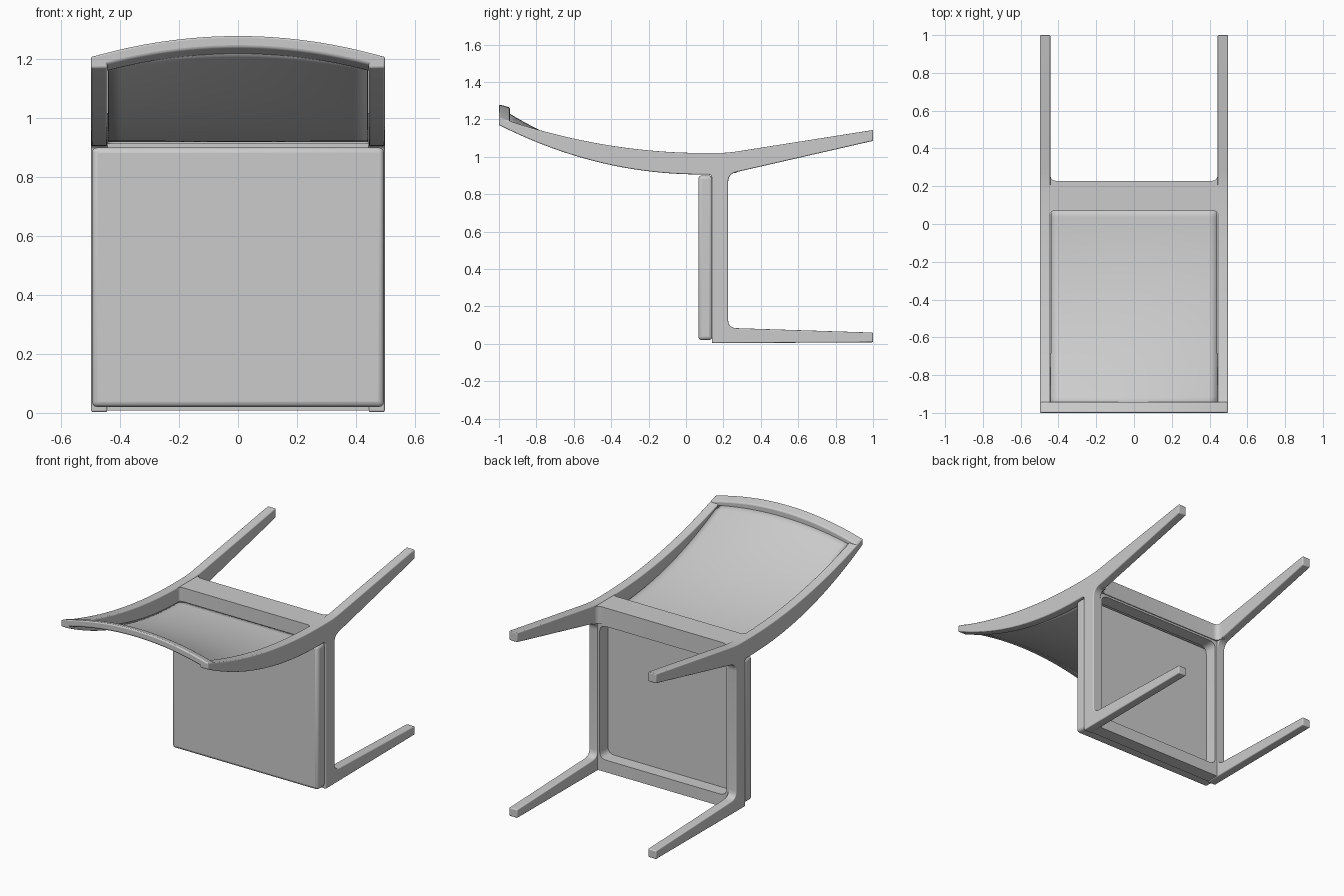
import bpy, bmesh, math
from mathutils import Vector

if "Cube" in bpy.data.objects:
    bpy.data.objects.remove(bpy.data.objects["Cube"])


def finish(ob, bevel):
    if bevel:
        m = ob.modifiers.new("round_edges", 'BEVEL')
        m.width, m.segments, m.limit_method, m.angle_limit = bevel, 3, 'ANGLE', math.radians(40)
    bpy.ops.object.select_all(action='DESELECT')
    ob.select_set(True)
    bpy.context.view_layer.objects.active = ob
    bpy.ops.object.shade_smooth_by_angle(angle=math.radians(35))
    return ob


def add_mesh(name, bm, bevel=0.0):
    bmesh.ops.recalc_face_normals(bm, faces=bm.faces)
    me = bpy.data.meshes.new(name)
    bm.to_mesh(me)
    bm.free()
    ob = bpy.data.objects.new(name, me)
    bpy.context.collection.objects.link(ob)
    return finish(ob, bevel)


def prism(name, points, direction, bevel):
    bm = bmesh.new()
    face = bm.faces.new([bm.verts.new(p) for p in points])
    new = bmesh.ops.extrude_face_region(bm, geom=[face])["geom"]
    bmesh.ops.translate(bm, vec=direction, verts=[v for v in new if isinstance(v, bmesh.types.BMVert)])
    return add_mesh(name, bm, bevel)


def round_corners(points, radius, segs=5):
    """Round every corner of a closed 2D outline; radius is one value or a list."""
    out, n = [], len(points)
    for i, p in enumerate(points):
        r = radius[i] if isinstance(radius, list) else radius
        p = Vector(p)
        if r == 0:
            out.append(p)
            continue
        a = p + (Vector(points[i - 1]) - p).normalized() * r
        b = p + (Vector(points[(i + 1) % n]) - p).normalized() * r
        for k in range(segs + 1):
            t = k / segs
            out.append(a * (1 - t) ** 2 + p * 2 * t * (1 - t) + b * t * t)
    return out


def loft(name, sections, bevel):
    """Skin a row of equal closed sections and cap both ends."""
    bm = bmesh.new()
    rows = [[bm.verts.new(p) for p in s] for s in sections]
    n = len(rows[0])
    for a, b in zip(rows, rows[1:]):
        for i in range(n):
            bm.faces.new((a[i], a[(i + 1) % n], b[(i + 1) % n], b[i]))
    bm.faces.new(rows[0])
    bm.faces.new(rows[-1])
    return add_mesh(name, bm, bevel)


def under(y):
    return 0.905 + 0.265 * (max(0.1 - y, 0) / 1.1) ** 2.1


def over(y):
    return 1.02 + 0.19 * (max(0.1 - y, 0) / 1.1) ** 2


def arch(x, half=0.5):
    return 1 - (x / half) ** 2


# Side frames: curved back upright, rear leg, seat rail and front leg in one outline
ys = [-1 + 1.1 * i / 20 for i in range(21)]
outline = [(y, under(y)) for y in ys]
corners = [(0.138, 0.905), (0.138, 0.003), (1.0, 0.008), (1.0, 0.06), (0.225, 0.085),
           (0.225, 0.908), (1.0, 1.085), (1.0, 1.143), (0.22, 1.02)]
radii = [0] * len(ys) + [0.02, 0.008, 0, 0, 0.045, 0.045, 0, 0, 0.06] + [0] * len(ys)
outline = round_corners(outline + corners + [(y, over(y)) for y in reversed(ys)], radii)
for name, x in (("left_side_frame", -0.498), ("right_side_frame", 0.443)):
    prism(name, [(x, p[0], p[1]) for p in outline], (0.055, 0, 0), 0.009)

# Seat frame: a rounded opening ringed by rails
opening = round_corners([(-0.43, 0.082), (0.43, 0.082), (0.43, 0.9), (-0.43, 0.9)], 0.045)
curve = bpy.data.curves.new("seat_frame", 'CURVE')
curve.dimensions, curve.fill_mode = '2D', 'BOTH'
curve.extrude = 0.04
for loop in ([(-0.485, 0.008), (0.485, 0.008), (0.485, 0.98), (-0.485, 0.98)], opening):
    s = curve.splines.new('POLY')
    s.points.add(len(loop) - 1)
    for pt, co in zip(s.points, loop):
        pt.co = (co[0], co[1], 0, 1)
    s.use_cyclic_u = True
frame = bpy.data.objects.new("seat_frame", curve)
frame.rotation_euler = (math.pi / 2, 0, 0)
frame.location = (0, 0.182, 0)
bpy.context.collection.objects.link(frame)
bpy.ops.object.select_all(action='DESELECT')
frame.select_set(True)
bpy.context.view_layer.objects.active = frame
bpy.ops.object.convert(target='MESH')
finish(bpy.context.view_layer.objects.active, 0)

# Rear cross rail, flaring into the side frames
rail = [(-0.46, 0.03), (-0.445, 0.03), (-0.445, 0.07), (0.445, 0.07), (0.445, 0.03), (0.46, 0.03),
        (0.46, 0.27), (0.443, 0.27), (0.443, 0.228), (-0.443, 0.228), (-0.443, 0.27), (-0.46, 0.27)]
rail = round_corners(rail, [0, 0, 0.025, 0.025, 0, 0, 0, 0, 0.035, 0.035, 0, 0])
prism("rear_cross_rail", [(p.x, p.y, 0.912) for p in rail], (0, 0, 0.105), 0)

# Seat cushion board
seat = [(-0.495, 0.02), (0.495, 0.02), (0.495, 0.9), (-0.495, 0.9)]
prism("seat", [(x, 0.066, z) for x, z in seat], (0, 0.075, 0), 0.018)

# Arched top rail
sections = []
for i in range(25):
    x = -0.498 + 0.996 * i / 24
    lift = 0.072 * arch(x)
    sections.append([(x, -1, 1.167 + lift), (x, -0.942, 1.143 + lift),
                     (x, -0.942, 1.192 + lift), (x, -1, 1.208 + lift)])
loft("top_rail", sections, 0.008)

# Thin back panel, flat at the seat and arched toward the top rail
bm = bmesh.new()
cols, rows = 20, 24
grid = []
for j in range(rows + 1):
    y = -0.96 + 1.04 * j / rows
    t = (0.08 - y) / 1.04
    line = []
    for i in range(cols + 1):
        x = -0.44 + 0.88 * i / cols
        line.append(bm.verts.new((x, y, under(y) + 0.02 + 0.062 * arch(x) * t ** 2)))
    grid.append(line)
for j in range(rows):
    for i in range(cols):
        bm.faces.new((grid[j][i], grid[j][i + 1], grid[j + 1][i + 1], grid[j + 1][i]))
panel = add_mesh("back_panel", bm)
solid = panel.modifiers.new("thickness", 'SOLIDIFY')
solid.thickness, solid.offset = 0.014, 0
